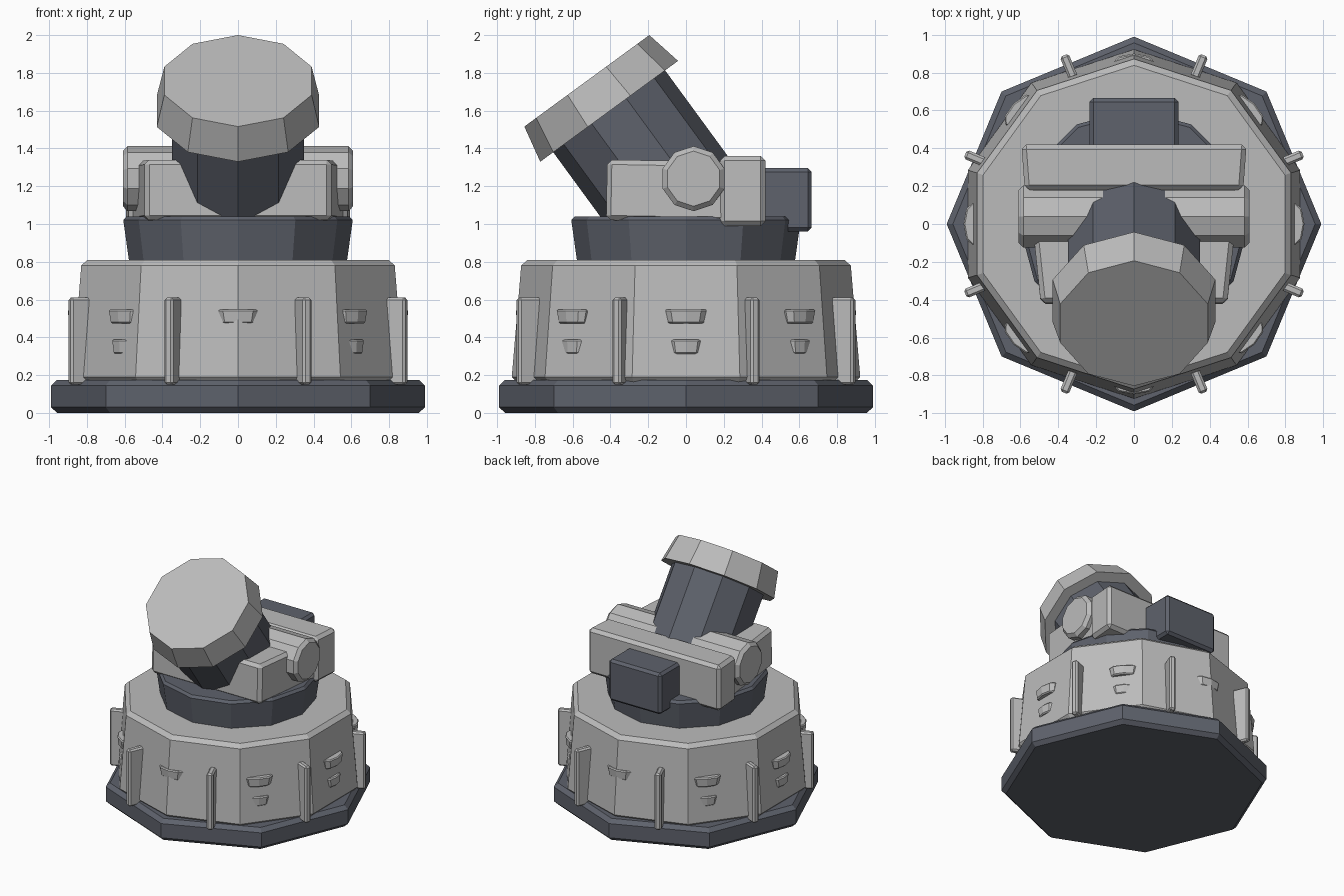
import bpy, bmesh
from math import sin, cos, pi, radians
from mathutils import Matrix

cube = bpy.data.objects.get("Cube")
if cube:
    bpy.data.objects.remove(cube, do_unlink=True)


def material(name, rgb):
    m = bpy.data.materials.new(name)
    m.use_nodes = True
    color = (*rgb, 1)
    m.diffuse_color = color
    m.node_tree.nodes["Principled BSDF"].inputs["Base Color"].default_value = color
    return m


LIGHT = material("light grey", (0.5, 0.5, 0.5))
DARK = material("dark slate grey", (0.112, 0.122, 0.15))


def finish(bm, name, mat, bevel, limit=50, loc=(0, 0, 0), rot=(0, 0, 0)):
    bmesh.ops.recalc_face_normals(bm, faces=bm.faces)
    mesh = bpy.data.meshes.new(name)
    bm.to_mesh(mesh)
    bm.free()
    mesh.materials.append(mat)
    ob = bpy.data.objects.new(name, mesh)
    ob.location, ob.rotation_euler = loc, rot
    bpy.context.collection.objects.link(ob)
    if bevel:
        mod = ob.modifiers.new("Bevel", "BEVEL")
        mod.width, mod.segments = bevel, 1
        mod.limit_method, mod.angle_limit = "ANGLE", radians(limit)
    return ob


def frustum(name, mat, sides, r0, r1, z0, z1, bevel=0, squash=1, **place):
    """Many-sided drum with one corner on local +y."""
    bm = bmesh.new()
    rings = []
    for r, z in ((r0, z0), (r1, z1)):
        angles = [2 * pi * i / sides for i in range(sides)]
        rings.append([bm.verts.new((r * sin(a), r * cos(a) * squash, z)) for a in angles])
    low, high = rings
    bm.faces.new(low)
    bm.faces.new(high)
    for i in range(sides):
        j = (i + 1) % sides
        bm.faces.new((low[i], low[j], high[j], high[i]))
    return finish(bm, name, mat, bevel, **place)


def box(name, mat, size, bevel, loc, rot=(0, 0, 0), front_scale=1):
    """Box whose -y end can be narrowed."""
    bm = bmesh.new()
    bmesh.ops.create_cube(bm, size=1, matrix=Matrix.Diagonal((*size, 1)))
    for v in bm.verts:
        if v.co.y < 0:
            v.co.x *= front_scale
    return finish(bm, name, mat, bevel, 30, loc, rot)


# Foundation, drum and turntable
frustum("base_plate", DARK, 8, 0.99, 0.99, 0, 0.175, 0.03)
frustum("drum_body", LIGHT, 10, 0.925, 0.87, 0.16, 0.81, 0.03)
frustum("turntable", DARK, 12, 0.575, 0.61, 0.79, 1.04, 0.02)

# Ribs and vents around the drum
for i in range(8):
    a = i * pi / 4
    b = a + pi / 8
    box("drum_rib", LIGHT, (0.13, 0.05, 0.46), 0.012,
        (0.9 * cos(b), 0.9 * sin(b), 0.38), (0, 0, b))
    for z, half in ((0.51, 0.115), (0.35, 0.09)):
        frustum("drum_vent", LIGHT, 8, half * 0.85, half, -0.038, 0.038, 0.008, 0.45,
                loc=(0.85 * cos(a), 0.85 * sin(a), z), rot=(0, 0, a + pi / 2))

# Cradle with its cross shaft and rear counterweight
box("cradle_front", LIGHT, (1.12, 0.64, 0.32), 0.025, (0, -0.1, 1.175),
    (radians(-1), 0, 0), 0.88)
box("cradle_rear", LIGHT, (1.19, 0.24, 0.37), 0.025, (0, 0.3, 1.175), front_scale=0.97)
frustum("cross_shaft", LIGHT, 10, 0.172, 0.172, -0.61, 0.61, 0.025,
        loc=(0, 0.04, 1.24), rot=(pi / 2, 0, pi / 2))
box("counterweight", DARK, (0.47, 0.29, 0.335), 0.02, (0, 0.52, 1.128))

# Tilted barrel and flared closed muzzle
tilt = (radians(36.2), 0, 0)
muzzle = (0, -0.525, 1.758)
frustum("barrel", DARK, 10, 0.367, 0.367, -0.9, -0.1, loc=muzzle, rot=tilt)
frustum("muzzle_cap", LIGHT, 10, 0.452, 0.41, -0.2, 0, loc=muzzle, rot=tilt)
